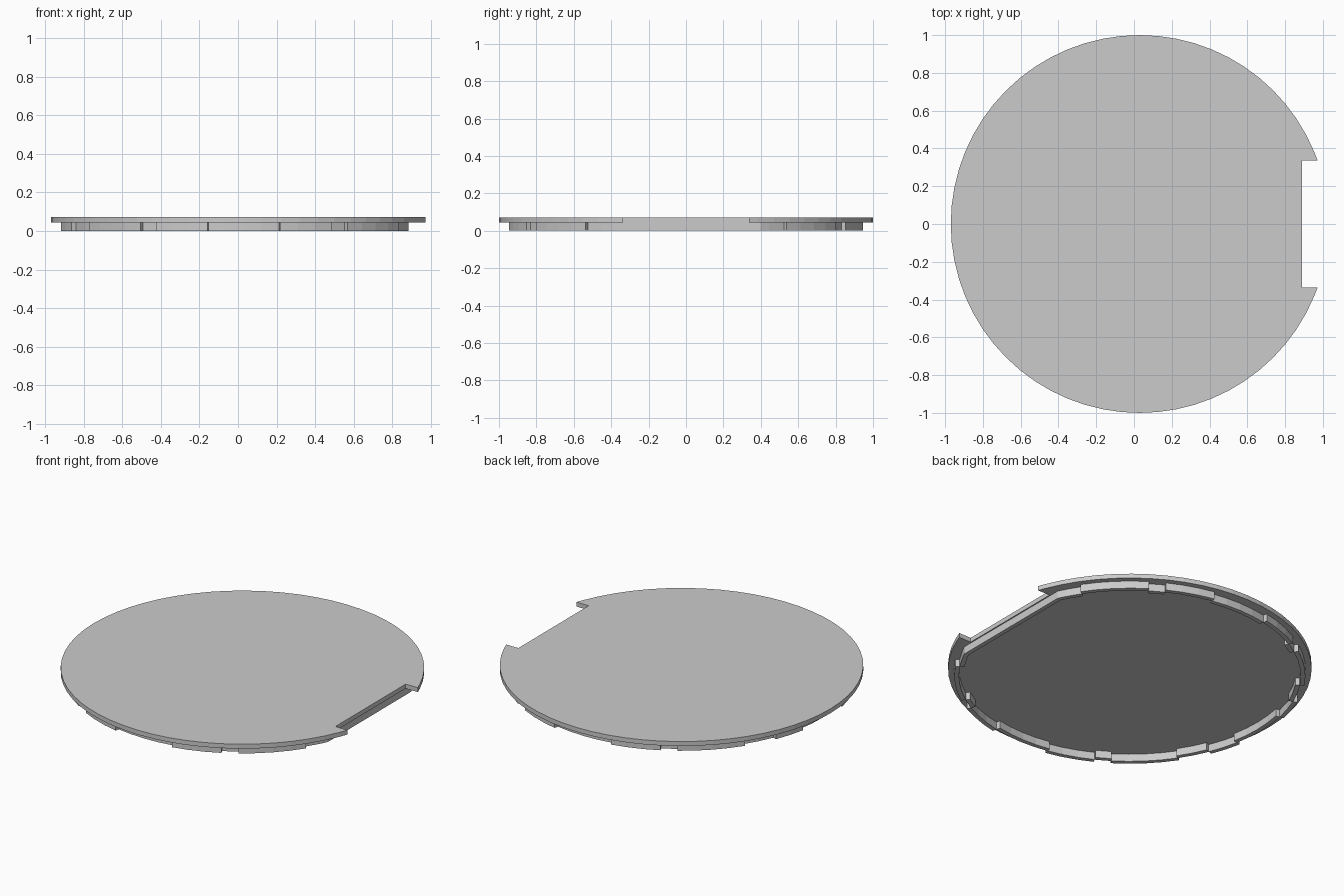
import bpy, bmesh, math

cube = bpy.data.objects.get("Cube")
if cube:
    bpy.data.objects.remove(cube, do_unlink=True)

STEP = 2 * math.pi / 64      # angular unit of the disc
CENTRE_X = 0.03
PLATE_Z, TOP_Z = 0.045, 0.072
THICK = 0.026
OUTER_R, INNER_R = 0.966, 0.942

grey = bpy.data.materials.new("light_grey")
grey.use_nodes = True
colour = (0.6, 0.6, 0.6, 1)
grey.diffuse_color = colour
grey.node_tree.nodes["Principled BSDF"].inputs["Base Color"].default_value = colour


def polar(radius, index):
    return (CENTRE_X + radius * math.cos(index * STEP), radius * math.sin(index * STEP))


def arc(radius, start, end):
    middle = range(math.floor(start) + 1, math.ceil(end))
    return [polar(radius, i) for i in [start, *middle, end]]


def prism(bm, outline, z0, z1):
    face = bm.faces.new([bm.verts.new((x, y, z0)) for x, y in outline])
    result = bmesh.ops.extrude_face_region(bm, geom=[face])
    moved = [v for v in result["geom"] if isinstance(v, bmesh.types.BMVert)]
    bmesh.ops.translate(bm, vec=(0, 0, z1 - z0), verts=moved)


def finish(bm, name):
    bmesh.ops.recalc_face_normals(bm, faces=bm.faces)
    mesh = bpy.data.meshes.new(name)
    bm.to_mesh(mesh)
    bm.free()
    mesh.materials.append(grey)
    obj = bpy.data.objects.new(name, mesh)
    bpy.context.collection.objects.link(obj)


# Round plate with a straight notch on one side
notch_x, notch_y = 0.89, 0.337
corner = math.asin(notch_y) / STEP
outline = arc(1.0, corner, 64 - corner) + [(notch_x, -notch_y), (notch_x, notch_y)]
bm = bmesh.new()
prism(bm, outline, PLATE_Z, TOP_Z)
finish(bm, "plate")

# Lower rim: wall pieces alternating between recessed and raised
half = [4.46, 6, 10, 11, 14, 18, 21, 22, 26, 28, 30]
breaks = half + [64 - b for b in reversed(half)]
recessed, raised = bmesh.new(), bmesh.new()
for n, (start, end) in enumerate(zip(breaks, breaks[1:])):
    bm, radius = (raised, OUTER_R) if n % 2 else (recessed, INNER_R)
    band = arc(radius, start, end) + arc(radius - THICK, start, end)[::-1]
    prism(bm, band, 0, PLATE_Z)
finish(recessed, "recessed_rim")
finish(raised, "raised_rim")

# Straight wall behind the notch
x, y = polar(INNER_R, half[0])
bm = bmesh.new()
prism(bm, [(x, -y), (x, y), (x - THICK, y), (x - THICK, -y)], 0, PLATE_Z)
finish(bm, "notch_wall")
